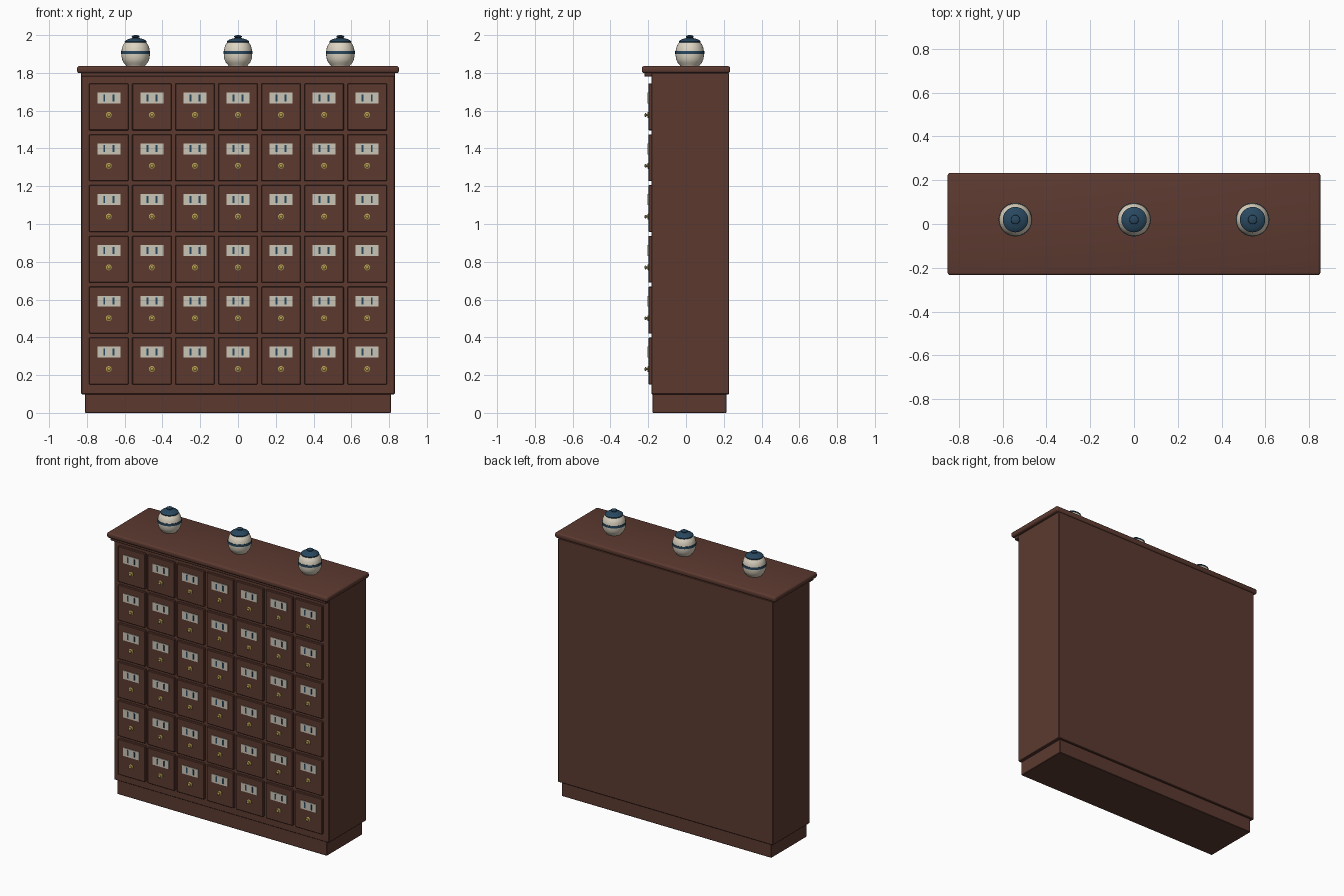
import bpy, bmesh, math
from mathutils import Matrix, Vector

if "Cube" in bpy.data.objects:
    bpy.data.objects.remove(bpy.data.objects["Cube"])


def mat(name, rgb):
    m = bpy.data.materials.new(name)
    m.diffuse_color = (*rgb, 1)
    m.use_nodes = True
    m.node_tree.nodes["Principled BSDF"].inputs["Base Color"].default_value = m.diffuse_color
    return m


WOOD = mat("dark wood", (0.107, 0.042, 0.030))
CREAM = mat("cream glaze", (0.72, 0.66, 0.54))
BLUE = mat("deep blue glaze", (0.022, 0.065, 0.115))
PAPER = mat("label paper", (0.60, 0.56, 0.47))
BRASS = mat("brass", (0.45, 0.33, 0.08))


def finish(bm, name, mats, smooth=False):
    me = bpy.data.meshes.new(name)
    bm.to_mesh(me)
    bm.free()
    for m in mats:
        me.materials.append(m)
    ob = bpy.data.objects.new(name, me)
    bpy.context.collection.objects.link(ob)
    if smooth:
        bpy.ops.object.select_all(action='DESELECT')
        ob.select_set(True)
        bpy.context.view_layer.objects.active = ob
        bpy.ops.object.shade_smooth_by_angle(angle=math.radians(35))
    return ob


def box(name, lo, hi, material, bevel=0, segments=1):
    lo, hi = Vector(lo), Vector(hi)
    bm = bmesh.new()
    bmesh.ops.create_cube(bm, size=1, matrix=Matrix.Translation((lo + hi) / 2)
                          @ Matrix.Diagonal((*(hi - lo), 1)))
    if bevel:
        bmesh.ops.bevel(bm, geom=bm.edges[:], offset=bevel, segments=segments,
                        profile=0.5, affect='EDGES')
    return finish(bm, name, [material], segments > 1)


def lathe(name, profile, steps, mats, rule=None, matrix=Matrix()):
    bm = bmesh.new()
    verts = [bm.verts.new((r, 0, z)) for r, z in profile]
    edges = [bm.edges.new(p) for p in zip(verts, verts[1:])]
    bmesh.ops.spin(bm, geom=verts + edges, cent=(0, 0, 0), axis=(0, 0, 1),
                   angle=math.tau, steps=steps)
    bmesh.ops.remove_doubles(bm, verts=bm.verts[:], dist=1e-5)
    bmesh.ops.recalc_face_normals(bm, faces=bm.faces[:])
    if rule:
        for f in bm.faces:
            f.material_index = rule(f.calc_center_median().z)
    bm.transform(matrix)
    return finish(bm, name, mats, True)


def copy(src, name, loc):
    ob = bpy.data.objects.new(name, src.data)
    ob.location = loc
    bpy.context.collection.objects.link(ob)


# Carcass
box("plinth", (-0.81, -0.177, 0), (0.81, 0.215, 0.10), WOOD, 0.003)
box("cabinet_body", (-0.83, -0.183, 0.098), (0.83, 0.228, 1.80), WOOD, 0.004)
box("cornice_strip", (-0.832, -0.22, 1.78), (0.832, -0.18, 1.802), WOOD, 0.003)
box("top_board", (-0.852, -0.234, 1.799), (0.852, 0.234, 1.836), WOOD, 0.012, 3)

# Drawer parts, shared by every drawer
COL, ROW = 0.228, 0.269
FRONT = -0.199
knob_profile = [(0, 0), (0.016, 0), (0.016, 0.003), (0.012, 0.005), (0.006, 0.006),
                (0.006, 0.010), (0.010, 0.013), (0.010, 0.017), (0.006, 0.020), (0, 0.021)]
parts = None
for r in range(6):
    for c in range(7):
        x, z = (c - 3) * COL, 0.275 + r * ROW
        if parts is None:
            x0, z0 = x, z
            drawer = box("drawer_front", (x - 0.104, FRONT, z - 0.124),
                         (x + 0.104, -0.18, z + 0.124), WOOD, 0.003)
            label = box("drawer_label", (x - 0.061, FRONT - 0.004, z + 0.018),
                        (x + 0.061, FRONT + 0.001, z + 0.076), PAPER)
            marks = [box("label_mark", (x + s * 0.024 - 0.005, FRONT - 0.006, z + 0.029),
                         (x + s * 0.024 + 0.005, FRONT - 0.003, z + 0.066), BLUE)
                     for s in (-1, 1)]
            knob = lathe("drawer_knob", knob_profile, 14, [BRASS],
                         matrix=Matrix.Translation((x, FRONT, z - 0.043))
                         @ Matrix.Rotation(math.pi / 2, 4, 'X'))
            parts = [drawer, label, knob] + marks
        else:
            for p in parts:
                copy(p, p.name.split(".")[0], (x - x0, 0, z - z0))

# Ceramic jars: cream body with a raised blue band, blue lid
jar_profile = [(0, 0), (0.050, 0), (0.053, 0.006), (0.064, 0.018), (0.072, 0.036),
               (0.075, 0.054), (0.0755, 0.064), (0.077, 0.064), (0.077, 0.080),
               (0.0745, 0.080), (0.072, 0.096), (0.066, 0.112), (0.056, 0.126), (0, 0.126)]
lid_profile = [(0, 0.124), (0.057, 0.124), (0.058, 0.131), (0.050, 0.138), (0.036, 0.144),
               (0.020, 0.148), (0.016, 0.150), (0.021, 0.154), (0.020, 0.159),
               (0.012, 0.163), (0, 0.164)]
for x in (-0.542, 0, 0.542):
    at = Matrix.Translation((x, 0.02, 1.836))
    lathe("jar", jar_profile, 28, [CREAM, BLUE],
          lambda z: 1 if 0.0635 < z < 0.0805 else 0, at)
    lathe("jar_lid", lid_profile, 28, [BLUE], matrix=at)
